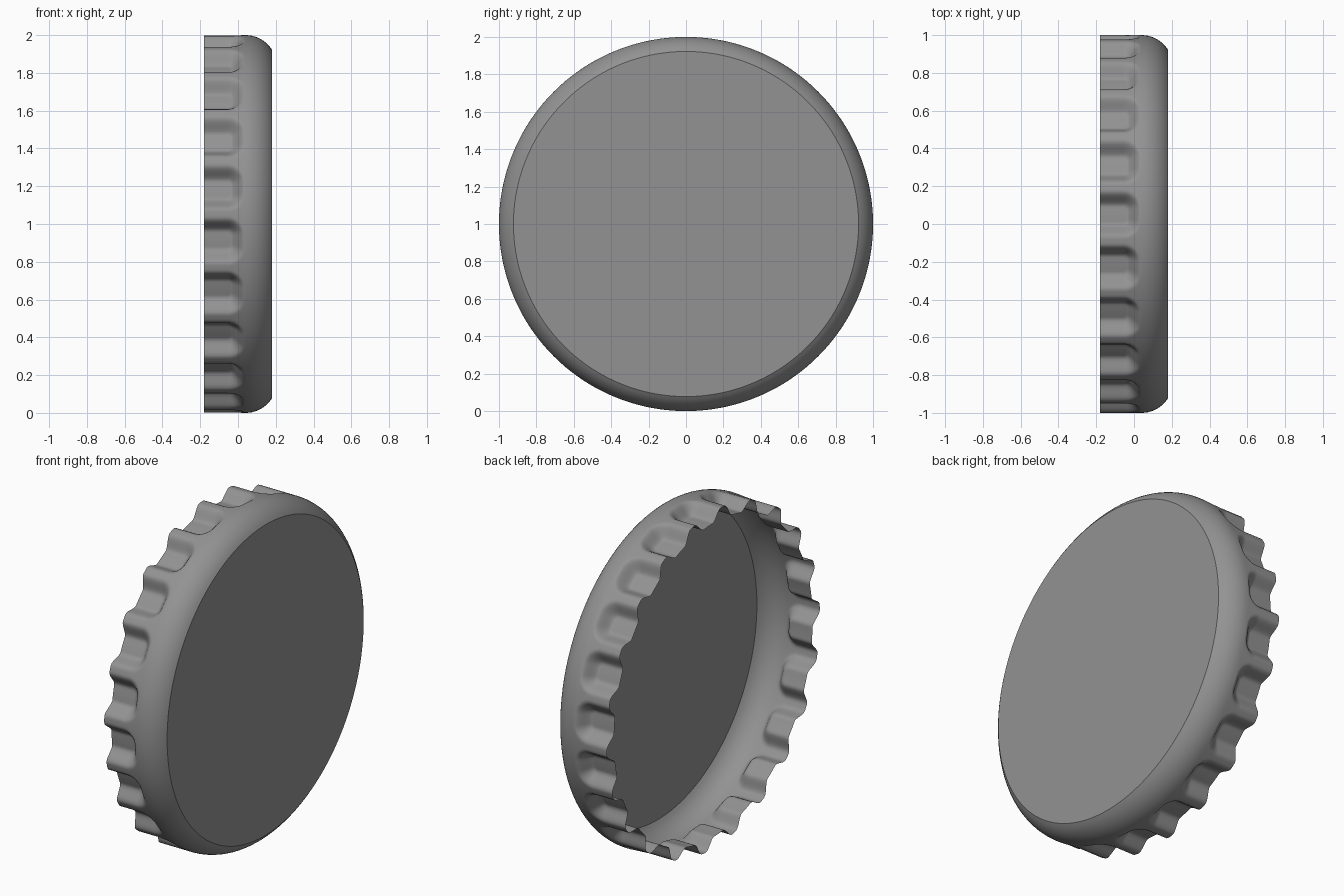
import bpy, bmesh
from math import sin, cos, radians, pi, hypot

if "Cube" in bpy.data.objects:
    bpy.data.objects.remove(bpy.data.objects["Cube"])

FLUTES, STEPS = 22, 24
N = FLUTES * STEPS
PITCH = 2 * pi / FLUTES
DEPTH = 0.068


def smoothstep(t):
    t = max(0.0, min(1.0, t))
    return t * t * (3 - 2 * t)


def pocket(a, x):
    """Inward dent weight: rounded pockets, open at the skirt's free edge."""
    d = (a - radians(11.2) + PITCH / 2) % PITCH - PITCH / 2
    corner = 0.055
    u = abs(d) * 0.97 - 0.086 + corner
    v = x - 0.0 + corner
    dist = hypot(max(u, 0), max(v, 0)) + min(max(u, v), 0) - corner
    return smoothstep((0.035 - dist) / 0.075)


# Profile (x, radius): rounded shoulder, then straight skirt
R = 0.165
profile = [(0.04 + R * sin(radians(t)), 1 - R + R * cos(radians(t)))
           for t in (58, 52, 46, 40, 33, 26, 19, 12, 6, 0)]
profile += [(0.035 - 0.005 * i, 1.0) for i in range(21)]
profile += [(x, 1.0) for x in (-0.1, -0.14, -0.18)]

bm = bmesh.new()
rings = []
for x, r in profile:
    ring = []
    for j in range(N):
        a = 2 * pi * j / N
        rr = r - DEPTH * pocket(a, x)
        ring.append(bm.verts.new((x, -rr * cos(a), 1 + rr * sin(a))))
    rings.append(ring)

# Shoulder and fluted skirt, a thin open shell
for r0, r1 in zip(rings, rings[1:]):
    for j in range(N):
        k = (j + 1) % N
        f = bm.faces.new((r0[j], r0[k], r1[k], r1[j]))
        f.smooth = True

# Flat top disc with a crisp border
disc = bm.faces.new(rings[0][::-1])
disc.smooth = False
for e in disc.edges:
    e.smooth = False

mesh = bpy.data.meshes.new("bottle_cap")
bm.to_mesh(mesh)
bm.free()

# Dark grey metal
mat = bpy.data.materials.new("dark_grey")
mat.diffuse_color = (0.29, 0.29, 0.29, 1)
mat.use_nodes = True
mat.node_tree.nodes["Principled BSDF"].inputs["Base Color"].default_value = mat.diffuse_color
mesh.materials.append(mat)

cap = bpy.data.objects.new("bottle_cap", mesh)
bpy.context.collection.objects.link(cap)
